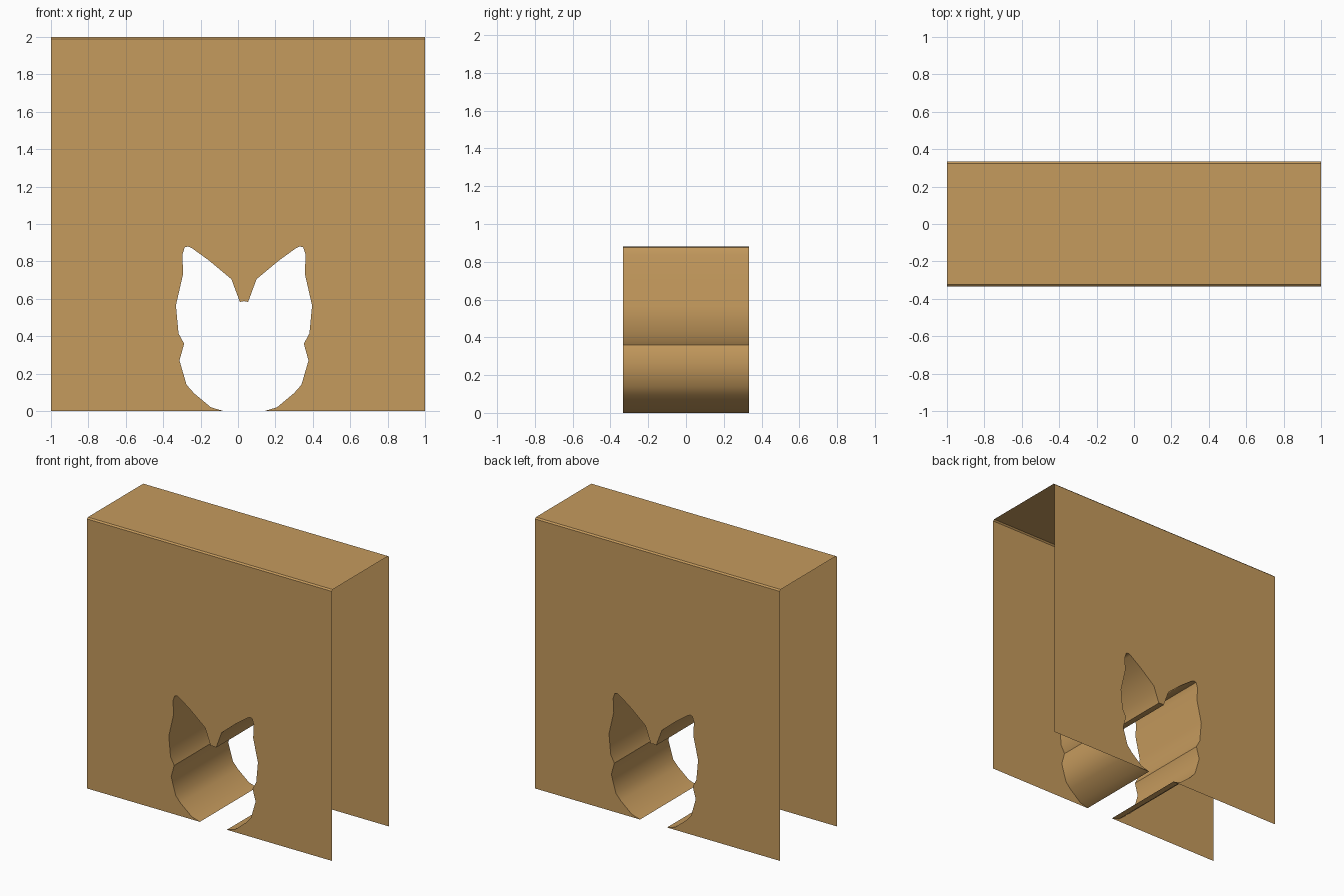
import bpy, bmesh, math

if "Cube" in bpy.data.objects:
    bpy.data.objects.remove(bpy.data.objects["Cube"])

DEPTH = 0.333      # half thickness
CHAMFER = 0.01     # fold along the top edges
AXIS = 0.032       # mirror axis of the cat-head opening

mat = bpy.data.materials.new("tan board")
mat.diffuse_color = (0.56, 0.325, 0.11, 1)
mat.use_nodes = True
mat.node_tree.nodes["Principled BSDF"].inputs["Base Color"].default_value = mat.diffuse_color

# left half of the opening, bottom to centre notch
half = [(-0.078, 0), (-0.145, 0.02), (-0.235, 0.095), (-0.275, 0.14),
        (-0.313, 0.27), (-0.288, 0.36), (-0.318, 0.415), (-0.332, 0.565),
        (-0.293, 0.735), (-0.298, 0.835), (-0.285, 0.875), (-0.267, 0.88),
        (-0.245, 0.87), (-0.155, 0.805), (-0.035, 0.705), (0.01, 0.583),
        (0.03, 0.587)]
outline = half + [(2 * AXIS - x, z) for x, z in reversed(half)]


def make_object(name, faces, smooth=False):
    bm = bmesh.new()
    for pts in faces:
        bm.faces.new([bm.verts.new(p) for p in pts])
    bmesh.ops.remove_doubles(bm, verts=bm.verts, dist=1e-5)
    mesh = bpy.data.meshes.new(name)
    bm.to_mesh(mesh)
    bm.free()
    mesh.materials.append(mat)
    obj = bpy.data.objects.new(name, mesh)
    bpy.context.collection.objects.link(obj)
    if smooth:
        bpy.ops.object.select_all(action='DESELECT')
        obj.select_set(True)
        bpy.context.view_layer.objects.active = obj
        bpy.ops.object.shade_smooth_by_angle(angle=math.radians(40))
    return obj


# front and back sheets with the notch cut up from the bottom edge
top = 2 - CHAMFER
panel = [(-1, 0)] + outline + [(1, 0), (1, top), (-1, top)]
make_object("front_panel", [[(x, -DEPTH, z) for x, z in panel]])
make_object("back_panel", [[(x, DEPTH, z) for x, z in reversed(panel)]])

# top sheet with a narrow chamfer on each long edge
section = [(-DEPTH, top), (-DEPTH + CHAMFER, 2), (DEPTH - CHAMFER, 2), (DEPTH, top)]
make_object("top_cover", [[(-1, a[0], a[1]), (1, a[0], a[1]), (1, b[0], b[1]), (-1, b[0], b[1])]
                          for a, b in zip(section, section[1:])])

# tunnel lining between the two openings
make_object("tunnel_lining",
            [[(a[0], -DEPTH, a[1]), (a[0], DEPTH, a[1]), (b[0], DEPTH, b[1]), (b[0], -DEPTH, b[1])]
             for a, b in zip(outline, outline[1:])], smooth=True)
